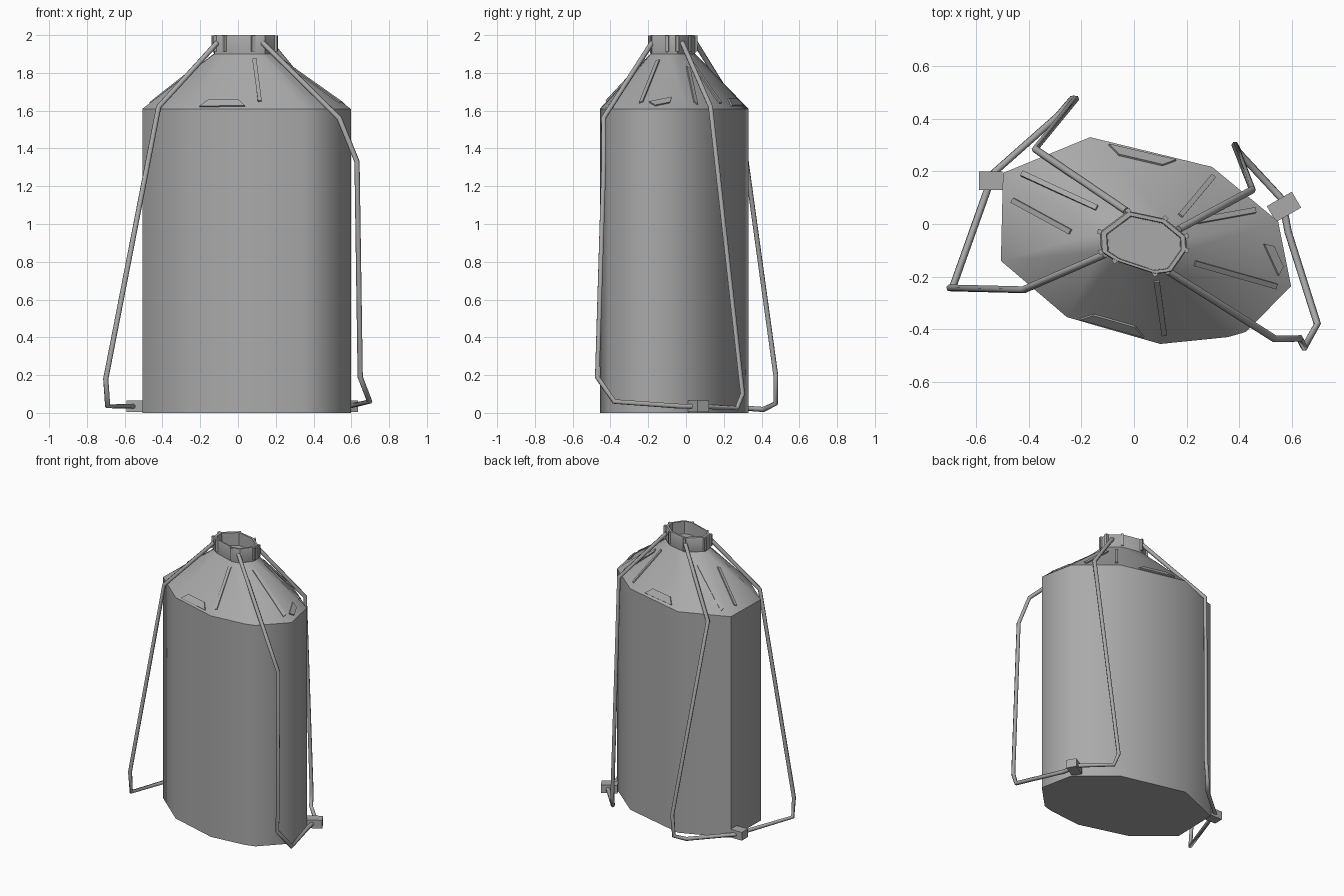
import bpy, bmesh, math
from mathutils import Vector
from mathutils.bvhtree import BVHTree

if "Cube" in bpy.data.objects:
    bpy.data.objects.remove(bpy.data.objects["Cube"])


def material(name, rgb):
    m = bpy.data.materials.new(name)
    m.use_nodes = True
    m.diffuse_color = (*rgb, 1)
    m.node_tree.nodes["Principled BSDF"].inputs["Base Color"].default_value = (*rgb, 1)
    return m


GREY = material("mid grey", (0.4, 0.4, 0.4))


def make(name, bm, angle=None):
    bmesh.ops.recalc_face_normals(bm, faces=bm.faces)
    me = bpy.data.meshes.new(name)
    bm.to_mesh(me)
    bm.free()
    ob = bpy.data.objects.new(name, me)
    bpy.context.collection.objects.link(ob)
    me.materials.append(GREY)
    if angle:
        bpy.ops.object.select_all(action="DESELECT")
        ob.select_set(True)
        bpy.context.view_layer.objects.active = ob
        bpy.ops.object.shade_smooth_by_angle(angle=math.radians(angle))
    return ob


def loft(name, rings, cap_start=False, cap_end=False, angle=60):
    """Skin a list of (outline, height) rings."""
    bm = bmesh.new()
    loops = [[bm.verts.new((x, y, z)) for x, y in pts] for pts, z in rings]
    for a, b in zip(loops, loops[1:]):
        for i in range(len(a)):
            j = (i + 1) % len(a)
            bm.faces.new((a[i], a[j], b[j], b[i]))
    if cap_start:
        bm.faces.new(loops[0])
    if cap_end:
        bm.faces.new(loops[-1])
    return make(name, bm, angle)


def scaled(pts, f):
    c = sum((Vector(p) for p in pts), Vector((0, 0))) / len(pts)
    return [tuple(c + (Vector(p) - c) * f) for p in pts]


# Irregular ten-sided outlines of the body and of the neck
BODY = [(-.167, .33), (.297, .217), (.548, .01), (.597, -.236), (.426, -.41),
        (.357, -.43), (.10, -.456), (-.255, -.354), (-.506, -.14), (-.498, .194)]
NECK = [(-.023, .05), (.118, .02), (.198, -.046), (.2, -.1), (.144, -.18),
        (.125, -.185), (.08, -.19), (-.072, -.14), (-.125, -.106), (-.13, -.03)]

loft("body", [(BODY, 0), (BODY, 1.61)], cap_start=True)
shoulder = loft("shoulder", [(BODY, 1.61), (NECK, 1.9)])

# Open neck collar with a recessed floor
loft("neck_collar", [(scaled(NECK, .97), 1.89), (NECK, 1.91), (NECK, 1.99), (scaled(NECK, .97), 2),
                     (scaled(NECK, .86), 2), (scaled(NECK, .84), 1.91)], cap_end=True, angle=30)

# Thin raised ribs and ledges draped on the shoulder
tree = BVHTree.FromObject(shoulder, bpy.context.evaluated_depsgraph_get())


def strip(name, p, q, width, taper=1.0):
    p, q = Vector(p), Vector(q)
    side = Vector((p.y - q.y, q.x - p.x)).normalized() * width / 2
    along = (q - p) * (1 - taper) / 2
    bm = bmesh.new()
    low, high = [], []
    for c in (p - side, q - side, q + side - along, p + side + along):
        hit, normal, _, _ = tree.ray_cast(Vector((c.x, c.y, 3)), Vector((0, 0, -1)))
        if hit is None:
            bm.free()
            return
        low.append(bm.verts.new(hit - normal * .005))
        high.append(bm.verts.new(hit + normal * .008))
    bm.faces.new(low)
    bm.faces.new(high)
    for i in range(4):
        j = (i + 1) % 4
        bm.faces.new((low[i], low[j], high[j], high[i]))
    make(name, bm)


RIBS = [((-.46, .09), (-.24, -.03)), ((-.426, .19), (-.14, .06)), ((.3, .18), (.175, .03)),
        ((.46, .05), (.24, .01)), ((.23, -.148), (.54, -.236)), ((.087, -.215), (.115, -.42))]
for i, (p, q) in enumerate(RIBS):
    strip(f"shoulder_rib_{i + 1}", p, q, .02)
LEDGES = [((-.2, -.345), (.042, -.413)), ((.156, .225), (-.1, .285)), ((.505, -.07), (.56, -.19))]
for i, (p, q) in enumerate(LEDGES):
    strip(f"shoulder_ledge_{i + 1}", p, q, .03, .65)


def box(name, centre, size, turn):
    bm = bmesh.new()
    bmesh.ops.create_cube(bm, size=1)
    ob = make(name, bm)
    ob.location, ob.scale, ob.rotation_euler.z = centre, size, turn
    return ob


# Small vertical posts around the collar
for i, (x, y) in enumerate(scaled(NECK, 1.0)):
    if i not in (4, 5):
        box(f"collar_post_{i + 1}", (x, y, 1.955), (.018, .018, .085), math.atan2(y + .07, x - .035))


# Bent wire legs running from the collar to the foot clamps
def wire(name, points):
    cu = bpy.data.curves.new(name, "CURVE")
    cu.dimensions = "3D"
    cu.bevel_depth = .014
    cu.bevel_resolution = 1
    cu.use_fill_caps = True
    sp = cu.splines.new("POLY")
    sp.points.add(len(points) - 1)
    for pt, co in zip(sp.points, points):
        pt.co = (*co, 1)
    ob = bpy.data.objects.new(name, cu)
    bpy.context.collection.objects.link(ob)
    cu.materials.append(GREY)


wire("front_right_wire", [(-.11, -.115, 1.96), (-.42, -.25, 1.62), (-.70, -.243, .18),
                          (-.69, -.243, .035), (-.55, .15, .035)])
wire("back_right_wire", [(-.03, .05, 1.96), (-.376, .285, 1.58), (-.222, .475, .2),
                         (-.235, .475, .05), (-.29, .41, .018), (-.55, .18, .035)])
wire("back_left_wire", [(.17, -.02, 1.96), (.45, .13, 1.62), (.384, .30, .1),
                        (.40, .27, .025), (.567, .09, .035)])
wire("front_left_wire", [(.13, -.18, 1.96), (.536, -.437, 1.56), (.63, -.435, 1.33),
                         (.647, -.47, .19), (.697, -.38, .06), (.586, -.03, .035), (.567, .07, .035)])

box("right_foot_clamp", (-.545, .165, .035), (.09, .07, .06), 0)
box("left_foot_clamp", (.57, .065, .035), (.11, .07, .06), math.radians(30))
